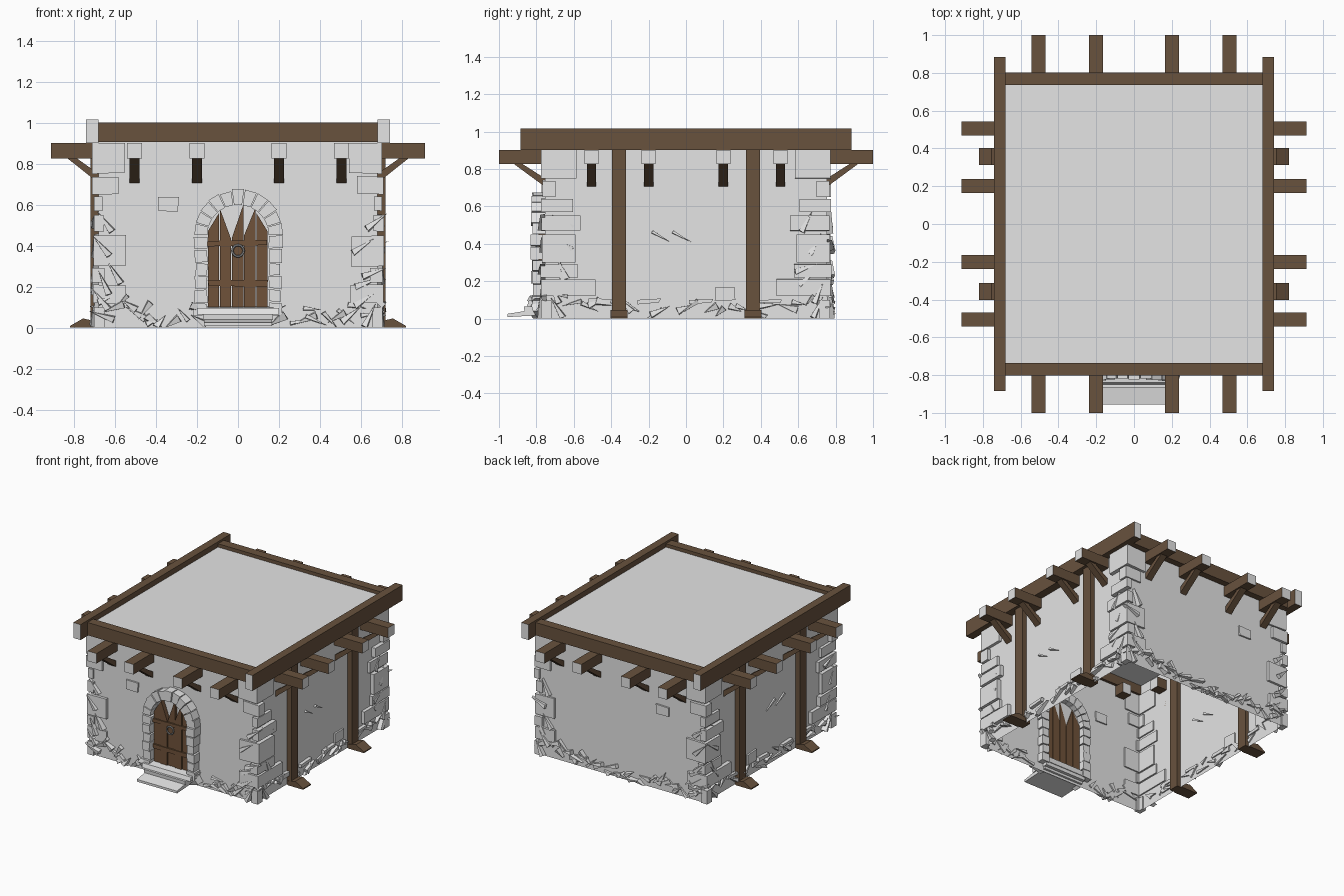
import bpy, bmesh, math, random
from mathutils import Vector, Matrix

random.seed(4)
cube = bpy.data.objects.get("Cube")
if cube:
    bpy.data.objects.remove(cube, do_unlink=True)


def material(name, rgb):
    m = bpy.data.materials.new(name)
    m.use_nodes = True
    m.diffuse_color = (*rgb, 1)
    m.node_tree.nodes["Principled BSDF"].inputs["Base Color"].default_value = (*rgb, 1)
    return m


STONE = material("pale stone", (0.78, 0.78, 0.78))
TIMBER = material("dark timber", (0.14, 0.085, 0.048))
PLANK = material("door wood", (0.16, 0.085, 0.042))
IRON = material("grey iron", (0.35, 0.35, 0.35))

WX, WY = 0.68, 0.755  # wall half sizes
# Each side maps (along wall, outward, up) to world space
SIDES = {
    "front": lambda u, o, z: (u, -o, z),
    "back": lambda u, o, z: (u, o, z),
    "left": lambda u, o, z: (o, u, z),
    "right": lambda u, o, z: (-o, u, z),
}
front = SIDES["front"]


def finish(name, bm, mats):
    bmesh.ops.recalc_face_normals(bm, faces=bm.faces[:])
    me = bpy.data.meshes.new(name)
    bm.to_mesh(me)
    bm.free()
    for m in mats:
        me.materials.append(m)
    ob = bpy.data.objects.new(name, me)
    bpy.context.collection.objects.link(ob)
    return ob


def prism(bm, pts, d0, d1, place, cap=0):
    """Extrude a 2D outline from d0 to d1; place(a, b, d) gives world space."""
    r0 = [bm.verts.new(place(a, b, d0)) for a, b in pts]
    r1 = [bm.verts.new(place(a, b, d1)) for a, b in pts]
    n = len(pts)
    for i in range(n):
        j = (i + 1) % n
        bm.faces.new((r0[i], r0[j], r1[j], r1[i]))
    for ring in (r0, r1):
        bm.faces.new(ring).material_index = cap


def rect(a0, a1, b0, b1, jitter=0.0):
    return [(a + random.uniform(-jitter, jitter), b + random.uniform(-jitter, jitter))
            for a, b in ((a0, b0), (a1, b0), (a1, b1), (a0, b1))]


def facing(side):   # outline in the wall plane, depth outward
    return lambda u, z, o: side(u, o, z)


def across(side):   # outline in the section plane, depth along the wall
    return lambda o, z, u: side(u, o, z)


def shard(bm, side, u, z, wall, length, width, out, angle):
    """Pointed stone splinter sticking out of a wall."""
    c, s = math.cos(angle), math.sin(angle)

    def at(a, b, o):
        return bm.verts.new(side(u + a * c - b * s, wall + o, max(0, z + a * s + b * c)))
    base = [at(-length / 2, -width / 2, -0.01), at(length / 2, 0, -0.01),
            at(-length / 2, width / 2, -0.01)]
    top = [at(-length / 2, -width / 3, out), at(length / 2.2, 0, out * 0.5),
           at(-length / 2.2, width / 2, out * 0.8)]
    bm.faces.new(base)
    bm.faces.new(top)
    for i in range(3):
        j = (i + 1) % 3
        bm.faces.new((base[i], base[j], top[j], top[i]))


# Open-bottomed wall shell with the flat roof
bm = bmesh.new()
prism(bm, rect(-WX, WX, -WY, WY), 0, 0.975, lambda x, y, z: (x, y, z))
bmesh.ops.delete(bm, geom=[f for f in bm.faces if f.calc_center_median().z < 0.01],
                 context='FACES_ONLY')
finish("walls_and_roof", bm, [STONE])

# Roof edge beams
bm = bmesh.new()
for s in ("left", "right"):
    prism(bm, rect(0.68, 0.74, 0.9, 1.015), -0.885, 0.885, across(SIDES[s]), cap=1)
for s in ("front", "back"):
    prism(bm, rect(0.735, 0.803, 0.905, 1.0), -0.68, 0.68, across(SIDES[s]))
finish("roof_beams", bm, [TIMBER, STONE])

# Joists with diagonal struts on all four sides
joists, struts = bmesh.new(), bmesh.new()
for name, side in SIDES.items():
    long = name in ("front", "back")
    wall, tip = (WY, 1.0) if long else (WX, 0.912)
    for u in (-0.505, -0.2, 0.2, 0.505):
        prism(joists, rect(u - 0.037, u + 0.037, 0.825, 0.9), wall - 0.08, tip,
              facing(side), cap=1)
        prism(struts, [(wall, 0.705), (wall, 0.75), (tip - 0.12, 0.83), (tip - 0.075, 0.83)],
              u - 0.025, u + 0.025, across(side))
finish("joists", joists, [TIMBER, STONE])
finish("joist_struts", struts, [TIMBER])

# Side posts with wedge feet
posts, feet = bmesh.new(), bmesh.new()
for s in ("left", "right"):
    for u in (-0.358, 0.358):
        prism(posts, rect(0.65, 0.718, 0, 0.9), u - 0.038, u + 0.038, across(SIDES[s]))
        prism(feet, [(0.69, 0), (0.82, 0), (0.82, 0.008), (0.755, 0.045), (0.69, 0.03)],
              u - 0.045, u + 0.045, across(SIDES[s]))
finish("side_posts", posts, [TIMBER])
finish("post_feet", feet, [TIMBER])

# Corner stones: bottom, top, length along x, length along y
COURSES = [(0.0, 0.1, 0.05, 0.06), (0.12, 0.21, 0.16, 0.29), (0.22, 0.29, 0.06, 0.2),
           (0.3, 0.45, 0.16, 0.18), (0.47, 0.55, 0.05, 0.21), (0.57, 0.64, 0.04, 0.17),
           (0.65, 0.735, 0.13, 0.07), (0.75, 0.9, 0.16, 0.19)]
bm = bmesh.new()
for sx in (-1, 1):
    for sy in (-1, 1):
        for z0, z1, lx, ly in COURSES:
            cx, cy = 0.708 + random.uniform(-0.008, 0.006), 0.772 + random.uniform(-0.006, 0.006)
            ex, ey = cx - lx, cy - ly
            # L-shaped outline wraps the corner
            pts = [(cx, cy), (ex, cy), (ex, WY - 0.01), (WX - 0.01, WY - 0.01),
                   (WX - 0.01, ey), (cx, ey)]
            tilt = random.uniform(-0.05, 0.05)
            prism(bm, [(sx * x, sy * y) for x, y in pts], z0, z1,
                  lambda x, y, z, t=tilt: (x, y, min(0.9, max(0, z + t * (abs(x) - 0.7)))))
finish("corner_stones", bm, [STONE])

# Loose facing stones set in the walls
bm = bmesh.new()
for s in ("front", "back"):
    prism(bm, rect(-0.39, -0.29, 0.565, 0.635, 0.004), WY - 0.01, WY + 0.012, facing(SIDES[s]))
for s in ("left", "right"):
    prism(bm, rect(0.155, 0.26, 0.095, 0.17, 0.004), WX - 0.01, WX + 0.012, facing(SIDES[s]))
    for u in (-0.46, -0.2, 0.08, 0.45):
        prism(bm, rect(u - 0.06, u + 0.06, 0.08, 0.102, 0.006), WX - 0.01, WX + 0.025,
              facing(SIDES[s]))
    for u in (-0.13, -0.02):
        shard(bm, SIDES[s], u, 0.435, WX, 0.12, 0.018, 0.015, -0.5)
finish("wall_stones", bm, [STONE])

# Splintered rubble along the wall bases and up the corners
bm = bmesh.new()
for name, side in SIDES.items():
    long = name in ("front", "back")
    wall, half, count = (WY, 0.68, 36) if long else (WX, 0.72, 20)
    for i in range(count):
        u = -half + 2 * half * (i + random.random()) / count
        if name == "front" and abs(u) < 0.25:
            continue
        near = max(0, abs(u) / half - 0.6)
        shard(bm, side, u, random.uniform(0.01, 0.1) + near * 0.15, wall,
              random.uniform(0.06, 0.13), random.uniform(0.02, 0.045),
              random.uniform(0.015, 0.045), random.uniform(-1, 1) + random.choice((0, math.pi)))
    for end in (-1, 1):
        for z in (0.06, 0.14, 0.22, 0.27, 0.4, 0.52):
            shard(bm, side, end * (half - random.uniform(0, 0.08)), z, wall + 0.01, 0.13, 0.035,
                  random.uniform(0.015, 0.035), random.uniform(0.3, 1.2) * end + math.pi * (end < 0))
finish("base_rubble", bm, [STONE])

# Stone door surround: jambs and arch
SPRING, R_IN, R_OUT = 0.45, 0.15, 0.222
bm = bmesh.new()
for end in (-1, 1):
    for i in range(6):
        z = 0.06 + i * 0.065
        prism(bm, rect(end * R_IN, end * (R_OUT - random.uniform(0, 0.015)), z, z + 0.06, 0.005),
              0.71, random.uniform(0.815, 0.832), facing(front))
STONES = 11
for i in range(STONES):
    a0, a1 = math.pi * (i + 0.04) / STONES, math.pi * (i + 0.96) / STONES
    r = R_OUT + random.uniform(-0.01, 0.008)
    prism(bm, [(q * math.cos(a), SPRING + q * math.sin(a))
               for q, a in ((R_IN, a0), (r, a0), (r, a1), (R_IN, a1))],
          0.71, random.uniform(0.815, 0.832), facing(front))
finish("door_surround", bm, [STONE])

# Door planks with broken tops, and battens
bm = bmesh.new()
tops = [(0.47, 0.56), (0.58, 0.43), (0.44, 0.6), (0.45, 0.585), (0.56, 0.47)]
for i, (zl, zr) in enumerate(tops):
    u = -0.147 + i * 0.059
    prism(bm, [(u, 0.1), (u + 0.055, 0.1), (u + 0.055, zr), (u, zl)], 0.75,
          0.782 + 0.006 * (i % 2), facing(front))
for z in (0.205, 0.4):
    prism(bm, rect(-0.145, 0.145, z, z + 0.025, 0.005), 0.76, 0.794, facing(front))
finish("door_planks", bm, [PLANK])

# Ring handle
bpy.ops.mesh.primitive_torus_add(major_radius=0.028, minor_radius=0.006, major_segments=12,
                                 minor_segments=6, location=(0, -0.8, 0.375),
                                 rotation=(math.pi / 2, 0, 0))
ring = bpy.context.object
ring.name = "door_ring"
ring.data.materials.append(IRON)

# Door steps: sill, tread and sloping slab
bm = bmesh.new()
prism(bm, [(0.72, 0.07), (0.85, 0.065), (0.84, 0.095), (0.72, 0.108)], -0.2, 0.2, across(front))
prism(bm, rect(0.72, 0.865, 0.035, 0.065, 0.004), -0.17, 0.17, across(front))
prism(bm, [(0.74, 0.02), (0.955, 0.008), (0.955, 0.025), (0.8, 0.05), (0.74, 0.05)],
      -0.165, 0.165, across(front))
for u in (-0.19, 0.19):
    shard(bm, front, u, 0.09, 0.77, 0.09, 0.04, 0.08, math.copysign(0.4, u))
    shard(bm, front, u, 0.035, 0.77, 0.1, 0.05, 0.06, math.copysign(0.6, u) + math.pi)
finish("door_steps", bm, [STONE])
